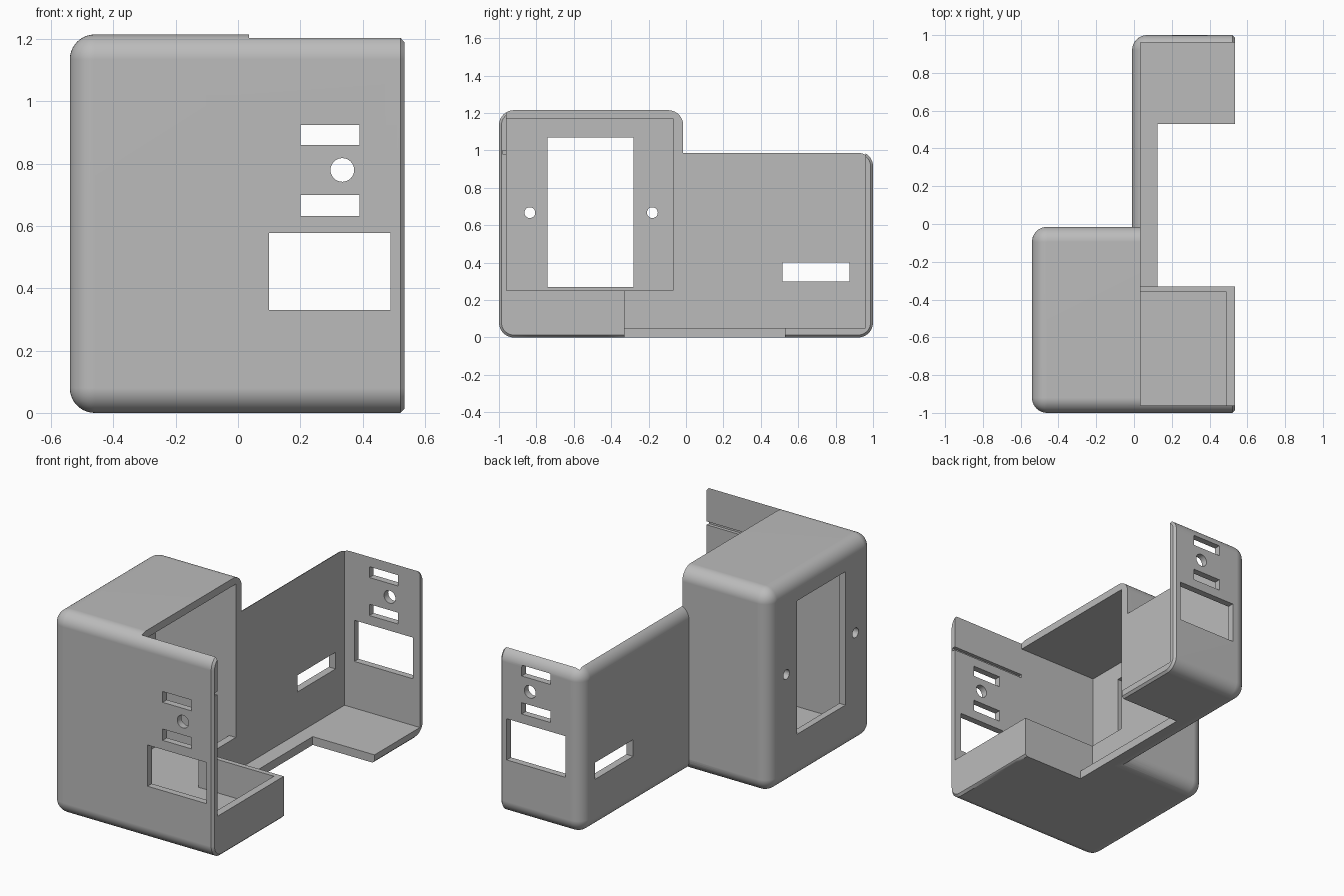
import bpy, bmesh, math
from mathutils import Matrix

if "Cube" in bpy.data.objects:
    bpy.data.objects.remove(bpy.data.objects["Cube"])

grey = bpy.data.materials.new("light_grey")
grey.use_nodes = True
grey.diffuse_color = (0.5, 0.5, 0.5, 1)
grey.node_tree.nodes["Principled BSDF"].inputs["Base Color"].default_value = (0.5, 0.5, 0.5, 1)

OPEN = 0.535      # open end of the housing
BACK, FRONT = 0.96, -0.96
WALL = 0.035      # inner face of the long side wall


def make(name, bm):
    mesh = bpy.data.meshes.new(name)
    bm.to_mesh(mesh)
    bm.free()
    mesh.materials.append(grey)
    ob = bpy.data.objects.new(name, mesh)
    bpy.context.collection.objects.link(ob)
    return ob


def box_mesh(x, y, z):
    bm = bmesh.new()
    bmesh.ops.create_cube(bm, size=1)
    for v in bm.verts:
        for i, (lo, hi) in enumerate((x, y, z)):
            v.co[i] = hi if v.co[i] > 0 else lo
    return bm


def rounded_box(name, x, y, z, radius=0.08):
    """Box rounded on every edge except around its open end, which is chamfered."""
    bm = box_mesh(x, y, z)

    def at_end(e):
        return all(abs(v.co.x - x[1]) < 1e-4 for v in e.verts)

    bmesh.ops.bevel(bm, geom=[e for e in bm.edges if not at_end(e)], offset=radius,
                    segments=10, profile=0.5, affect='EDGES', clamp_overlap=True)
    bmesh.ops.bevel(bm, geom=[e for e in bm.edges if at_end(e)], offset=0.013,
                    segments=1, affect='EDGES')
    bmesh.ops.recalc_face_normals(bm, faces=bm.faces)
    return make(name, bm)


def combine(target, tool, operation):
    mod = target.modifiers.new("shape", 'BOOLEAN')
    mod.object, mod.operation, mod.solver = tool, operation, 'EXACT'
    bpy.context.view_layer.update()
    bpy.ops.object.select_all(action='DESELECT')
    target.select_set(True)
    bpy.context.view_layer.objects.active = target
    bpy.ops.object.modifier_apply(modifier=mod.name)
    bpy.data.objects.remove(tool)


def cut_box(x, y, z):
    combine(housing, make("cutter", box_mesh(x, y, z)), 'DIFFERENCE')


def cut_hole(axis, centre, radius, depth):
    bm = bmesh.new()
    bmesh.ops.create_cone(bm, cap_ends=True, segments=32, radius1=radius, radius2=radius, depth=depth)
    turn = Matrix.Rotation(math.pi / 2, 4, 'Y' if axis == 'X' else 'X')
    bmesh.ops.transform(bm, matrix=Matrix.Translation(centre) @ turn, verts=bm.verts)
    combine(housing, make("cutter", bm), 'DIFFERENCE')


# Outer shape: tall box joined to a lower, longer box
housing = rounded_box("housing", (-0.54, OPEN), (-1, -0.015), (0, 1.215))
combine(housing, rounded_box("long_box", (-0.01, OPEN), (-0.5, 1), (0, 0.995)), 'UNION')

# Tall box cavity, and its passage into the tray
cut_box((-0.5, 0.05), (FRONT, -0.07), (0.25, 1.17))
cut_box((-0.5, -0.01), (FRONT, -0.07), (0.05, 0.3))
cut_box((-0.02, 0.05), (FRONT, -0.36), (0.05, 0.3))

# Open side, top and bottom, leaving a low tray at the front
cut_box((WALL, 0.7), (FRONT, BACK), (0.25, 1.4))
cut_box((WALL, 0.49), (FRONT, -0.36), (0.05, 0.3))
cut_box((WALL, 0.7), (-0.33, BACK), (0.05, 0.3))
cut_box((0.125, 0.7), (-0.33, 0.53), (-0.1, 0.1))

# Shallow groove inside the front wall
cut_box((WALL, 0.7), (-0.98, -0.94), (0.98, 1.0))

# Matching ports in the front and back walls
for x, z in (((0.2, 0.39), (0.86, 0.925)),
             ((0.2, 0.39), (0.632, 0.7)),
             ((0.1, 0.49), (0.33, 0.577))):
    cut_box(x, (-1.1, 1.1), z)
cut_hole('Y', (0.335, 0, 0.78), 0.038, 2.4)

# Window and screw holes in the tall box, slot in the long wall
cut_box((-0.6, -0.4), (-0.74, -0.28), (0.27, 1.07))
for y in (-0.835, -0.18):
    cut_hole('X', (-0.5, y, 0.667), 0.029, 0.3)
cut_box((-0.1, 0.1), (0.515, 0.875), (0.3, 0.4))

# Finish: one colour, smooth rounds with crisp edges
housing.data.materials.clear()
housing.data.materials.append(grey)
housing.data.polygons.foreach_set("material_index", [0] * len(housing.data.polygons))
bpy.ops.object.select_all(action='DESELECT')
housing.select_set(True)
bpy.context.view_layer.objects.active = housing
bpy.ops.object.shade_smooth_by_angle(angle=math.radians(30))
weighted = housing.modifiers.new("even_shading", 'WEIGHTED_NORMAL')
weighted.keep_sharp = True
